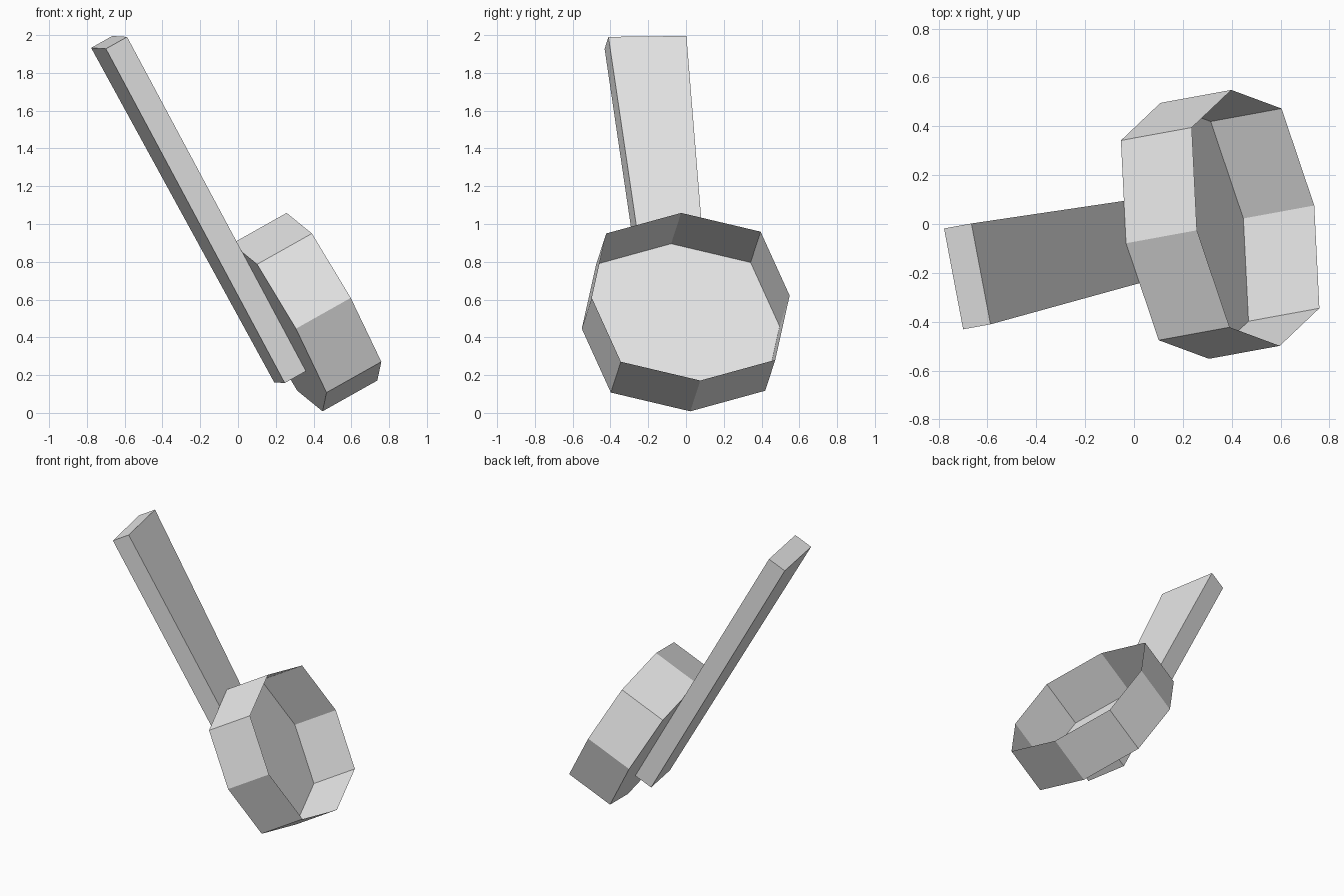
import bpy
import bmesh
from mathutils import Matrix, Vector

cube = bpy.data.objects.get("Cube")
if cube:
    bpy.data.objects.remove(cube, do_unlink=True)

GREY = (0.8, 0.8, 0.8, 1.0)
grey = bpy.data.materials.new("light_grey")
grey.use_nodes = True
grey.diffuse_color = GREY
grey.node_tree.nodes["Principled BSDF"].inputs["Base Color"].default_value = GREY

# Shared tilted frame: origin at the cup floor centre,
# local x across the handle, local y up the handle, local z out of the cup
origin = Vector((0.2075, -0.028, 0.452))
axis = Vector((0.29, 0.053, 0.163)).normalized()
along = Vector((-0.945, -0.2, 1.7775))
along = (along - along.dot(axis) * axis).normalized()
across = along.cross(axis)
frame = Matrix((across, along, axis)).transposed().to_4x4()
frame.translation = origin


def extruded(name, outline, z0, z1, open_end=False):
    """Flat-shaded prism from an outline, optionally without its end cap."""
    bm = bmesh.new()
    low = [bm.verts.new((x, y, z0)) for x, y in outline]
    high = [bm.verts.new((x, y, z1)) for x, y in outline]
    bm.faces.new(low[::-1])
    if not open_end:
        bm.faces.new(high)
    for i in range(len(outline)):
        j = (i + 1) % len(outline)
        bm.faces.new((low[i], low[j], high[j], high[i]))
    mesh = bpy.data.meshes.new(name)
    bm.to_mesh(mesh)
    bm.free()
    mesh.materials.append(grey)
    obj = bpy.data.objects.new(name, mesh)
    bpy.context.scene.collection.objects.link(obj)
    obj.matrix_world = frame
    return obj


# Eight-sided open cup
WIDE, TALL, DX, DY = 0.533, 0.507, 0.416, 0.388
octagon = [(WIDE, 0), (DX, DY), (0, TALL), (-DX, DY),
           (-WIDE, 0), (-DX, -DY), (0, -TALL), (DX, -DY)]
extruded("cup", octagon, 0, 0.337, open_end=True)

# Tapered handle, its face flush with the cup floor
handle = [(-0.15, -0.262), (0.15, -0.262), (0.21, 1.761), (-0.21, 1.761)]
extruded("handle", handle, -0.13, 0)
